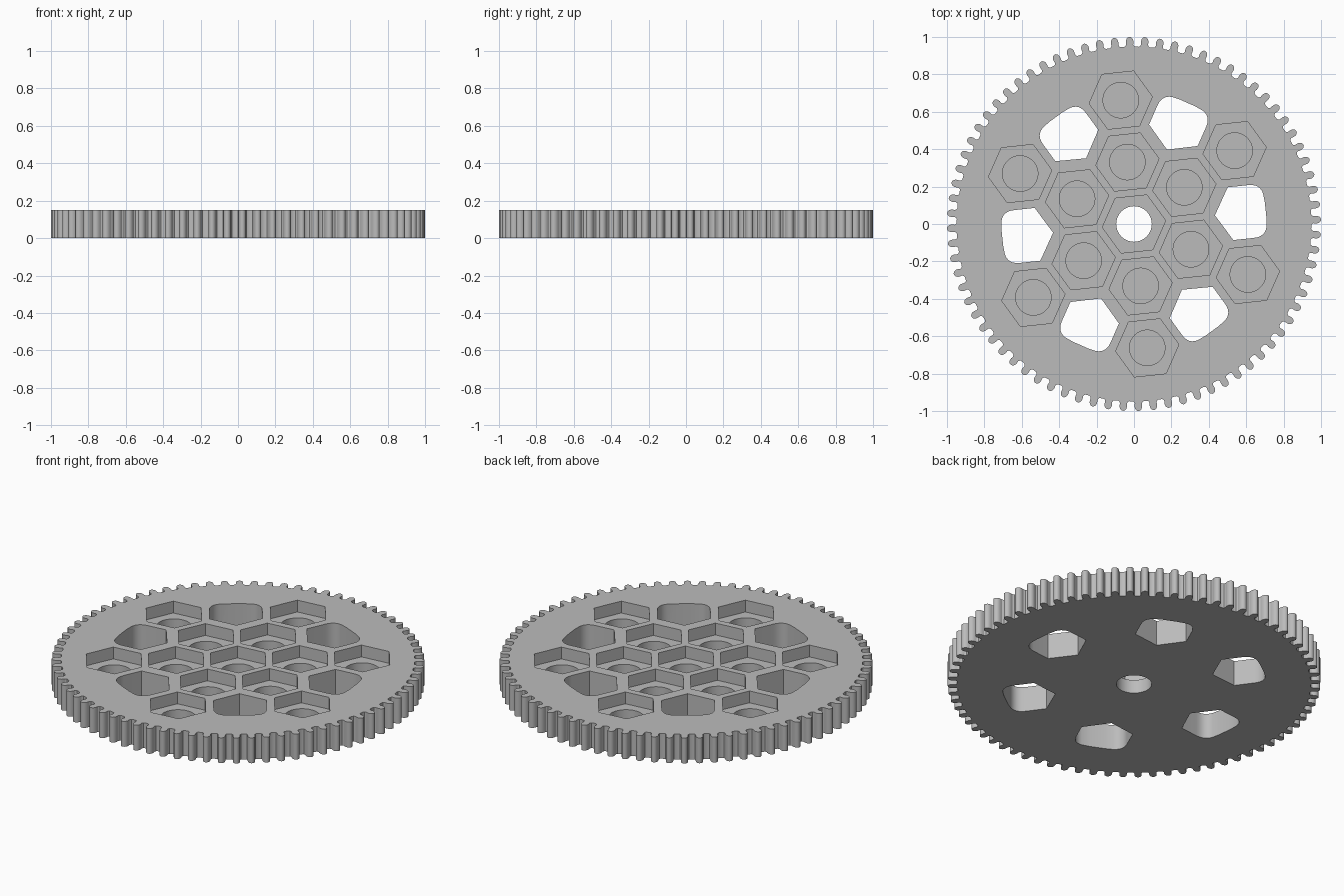
import bpy, bmesh
from math import sin, cos, pi, radians
from mathutils import Vector, Matrix

HEIGHT = 0.15
TEETH = 76
TILT = radians(6.1)      # rotation of the whole pattern
POCKET_FLOOR = 0.08
BORE_FLOOR = 0.015
PITCH = 0.333            # spacing between nut pockets

cube = bpy.data.objects.get("Cube")
if cube:
    bpy.data.objects.remove(cube, do_unlink=True)

grey = bpy.data.materials.new("plain grey")
grey.use_nodes = True
COLOUR = (0.50, 0.50, 0.50, 1)
grey.diffuse_color = COLOUR
grey.node_tree.nodes["Principled BSDF"].inputs["Base Color"].default_value = COLOUR


def polar(r, a):
    return Vector((r * cos(a), r * sin(a)))


def ring(r, n, start=0.0, centre=Vector((0, 0))):
    return [centre + polar(r, start + 2 * pi * i / n) for i in range(n)]


def prisms(name, items):
    """One object holding upright prisms, each given as (outline, bottom, top)."""
    bm = bmesh.new()
    for outline, z0, z1 in items:
        face = bm.faces.new([bm.verts.new((p.x, p.y, z0)) for p in outline])
        out = bmesh.ops.extrude_face_region(bm, geom=[face])
        top = [v for v in out["geom"] if isinstance(v, bmesh.types.BMVert)]
        bmesh.ops.translate(bm, verts=top, vec=(0, 0, z1 - z0))
    bmesh.ops.recalc_face_normals(bm, faces=bm.faces)
    mesh = bpy.data.meshes.new(name)
    bm.to_mesh(mesh)
    bm.free()
    mesh.materials.append(grey)
    obj = bpy.data.objects.new(name, mesh)
    bpy.context.collection.objects.link(obj)
    return obj


def cut(target, cutter):
    """Subtract the cutter and throw it away."""
    cutter.hide_render = True
    mod = target.modifiers.new("cut", "BOOLEAN")
    mod.operation = "DIFFERENCE"
    mod.solver = "EXACT"
    mod.object = cutter
    bpy.ops.object.select_all(action="DESELECT")
    bpy.context.view_layer.objects.active = target
    target.select_set(True)
    bpy.ops.object.modifier_apply(modifier=mod.name)
    bpy.data.objects.remove(cutter, do_unlink=True)


def rounded(a, corner, b, steps=6):
    """Curve from a to b that bends towards the corner."""
    ts = [i / steps for i in range(steps + 1)]
    return [a * (1 - t) ** 2 + corner * 2 * t * (1 - t) + b * t * t for t in ts]


# Toothed disc: half a tooth as (radius, half width), mirrored
half_tooth = [(0.948, 0.030), (0.951, 0.023), (0.960, 0.0185), (0.972, 0.020),
              (0.982, 0.0195), (0.991, 0.016), (0.997, 0.010), (1.0, 0.004)]
tooth = [(r, -w) for r, w in half_tooth] + [(r, w) for r, w in reversed(half_tooth)]
rim = [polar(r, pi / 2 + TILT + 2 * pi * k / TEETH + w / r)
       for k in range(TEETH) for r, w in tooth]
gear = prisms("gear_disc", [(rim, 0, HEIGHT)])

# Hexagonal nut pockets: centre, inner ring, outer ring
centres = [Vector((0, 0))]
for distance in (PITCH, 2 * PITCH):
    centres += ring(distance, 6, TILT + pi / 6)
cut(gear, prisms("nut_pockets", [(ring(0.17, 6, TILT, c), POCKET_FLOOR, 1) for c in centres]))

# Through bore in the middle, blind bores under the other pockets
bores = [(ring(0.095, 48, 0, c), BORE_FLOOR if c.length > 0.1 else -1, 1) for c in centres]
cut(gear, prisms("bores", bores))

# Rounded windows between the outer pockets
upper = [Vector((0.519, 0.142))]
upper += rounded(Vector((0.63, 0.142)), Vector((0.692, 0.142)), polar(0.709, 0.125))
upper += [polar(0.709, 0.06)]
lower = [Vector((p.x, -p.y)) for p in reversed(upper)]
window = [Vector((0.435, 0))] + upper + lower
windows = []
for k in range(6):
    turn = Matrix.Rotation(TILT + k * pi / 3, 2)
    windows.append(([turn @ p for p in window], -1, 1))
cut(gear, prisms("windows", windows))

bpy.ops.object.shade_smooth_by_angle(angle=radians(30))
